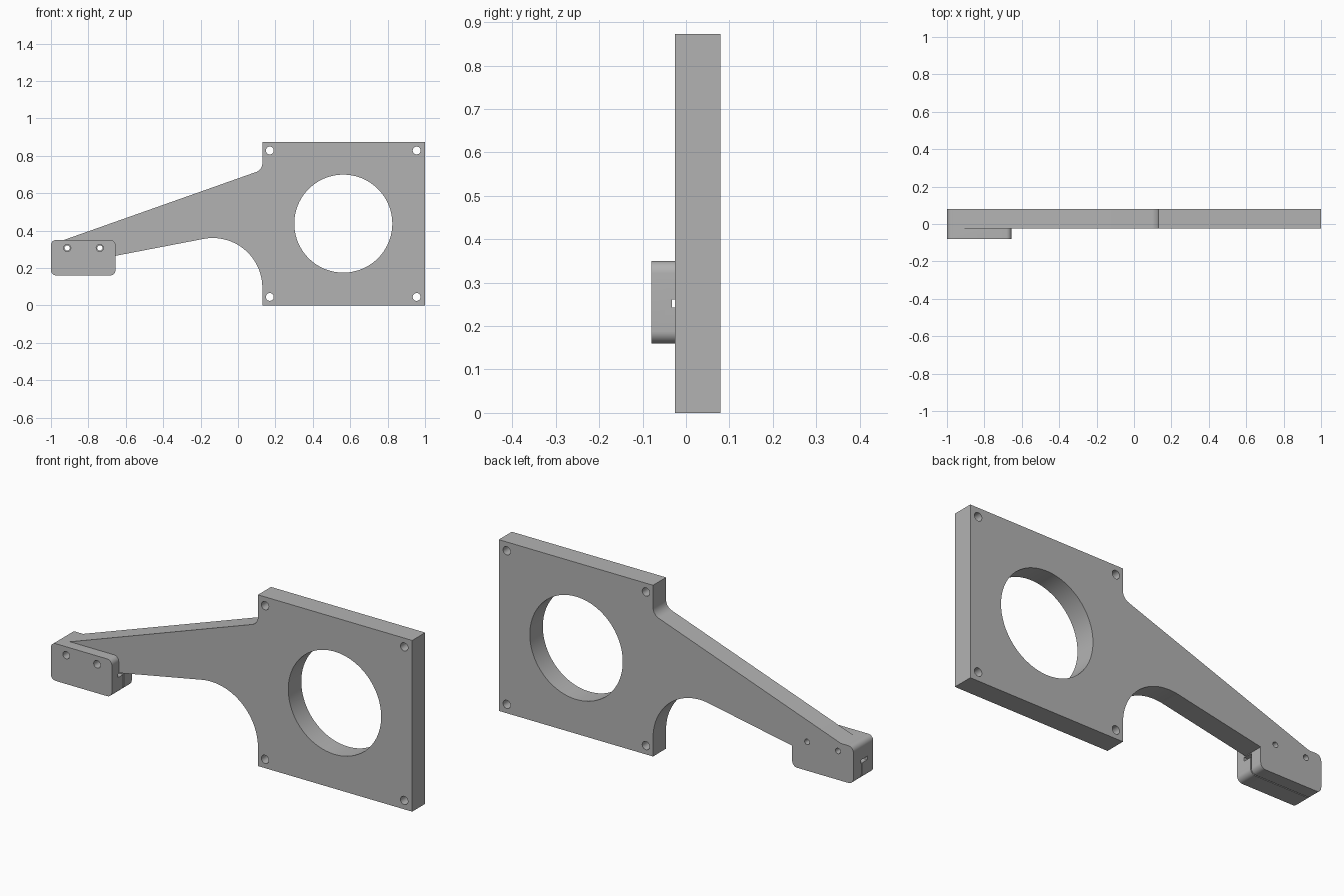
import bpy, bmesh
from math import cos, sin, radians

cube = bpy.data.objects.get("Cube")
if cube:
    bpy.data.objects.remove(cube, do_unlink=True)

FRONT, BACK, PAD_FRONT = -0.025, 0.08, -0.08

grey = bpy.data.materials.new("plain grey")
grey.use_nodes = True
grey.diffuse_color = (0.45, 0.45, 0.45, 1)
grey.node_tree.nodes["Principled BSDF"].inputs["Base Color"].default_value = grey.diffuse_color


def arc(x, z, r, start, end, steps=24):
    angles = [radians(start + (end - start) * i / steps) for i in range(steps + 1)]
    return [(x + r * cos(a), z + r * sin(a)) for a in angles]


def rounded_rect(x0, x1, z0, z1, r):
    return (arc(x1 - r, z0 + r, r, -90, 0, 8) + arc(x1 - r, z1 - r, r, 0, 90, 8)
            + arc(x0 + r, z1 - r, r, 90, 180, 8) + arc(x0 + r, z0 + r, r, 180, 270, 8))


def extrude(name, outline, y0, y1):
    """Solid from an x-z outline, running from y0 to y1."""
    bm = bmesh.new()
    face = bm.faces.new([bm.verts.new((x, y0, z)) for x, z in outline])
    new = bmesh.ops.extrude_face_region(bm, geom=[face])["geom"]
    bmesh.ops.translate(bm, vec=(0, y1 - y0, 0),
                        verts=[v for v in new if isinstance(v, bmesh.types.BMVert)])
    bmesh.ops.recalc_face_normals(bm, faces=bm.faces)
    mesh = bpy.data.meshes.new(name)
    bm.to_mesh(mesh)
    bm.free()
    mesh.materials.append(grey)
    obj = bpy.data.objects.new(name, mesh)
    bpy.context.collection.objects.link(obj)
    return obj


def combine(target, other, operation):
    """Apply a boolean and remove the helper."""
    mod = target.modifiers.new("combine", 'BOOLEAN')
    mod.operation, mod.solver, mod.object = operation, 'EXACT', other
    bpy.context.view_layer.objects.active = target
    bpy.ops.object.modifier_apply(modifier=mod.name)
    bpy.data.objects.remove(other, do_unlink=True)


def drill(x, z, r, y0=-0.2, y1=0.2, steps=32):
    combine(bracket, extrude("drill", arc(x, z, r, 0, 360, steps)[:-1], y0, y1), 'DIFFERENCE')


# Square plate with a tapering arm, filleted above and scooped below
outline = [(0.13, 0), (1, 0), (1, 0.873), (0.13, 0.873)]
outline += arc(0.08, 0.76, 0.05, 0, -70.5, 12)
outline += [(-0.93, 0.35), (-0.93, 0.3), (-0.8, 0.237)]
outline += arc(-0.135, 0.095, 0.265, 101, 0, 40)
bracket = extrude("mounting_bracket", outline, FRONT, BACK)

# Clamp block at the tip of the arm
block = extrude("clamp_block", rounded_rect(-1, -0.655, 0.16, 0.35, 0.028), PAD_FRONT, BACK)
combine(bracket, block, 'UNION')

# Large opening and corner screw holes
drill(0.563, 0.437, 0.262, steps=96)
for x in (0.17, 0.955):
    for z in (0.045, 0.828):
        drill(x, z, 0.021)

# Clamp screw holes, narrower towards the back
for x in (-0.913, -0.739):
    drill(x, 0.307, 0.014)
    drill(x, 0.307, 0.019, -0.2, FRONT)

# Slot through the clamp block and the slit below it
slot = extrude("slot", rounded_rect(-1.1, -0.6, 0.243, 0.261, 0.002), -0.032, 0.018)
combine(bracket, slot, 'DIFFERENCE')
slit = extrude("slit", rounded_rect(-1.1, -0.6, 0.1, 0.25, 0.002), 0.011, 0.016)
combine(bracket, slit, 'DIFFERENCE')

# Smooth the curved walls and keep the edges sharp
bpy.ops.object.select_all(action='DESELECT')
bracket.select_set(True)
bpy.context.view_layer.objects.active = bracket
bpy.ops.object.shade_smooth_by_angle(angle=radians(25))
